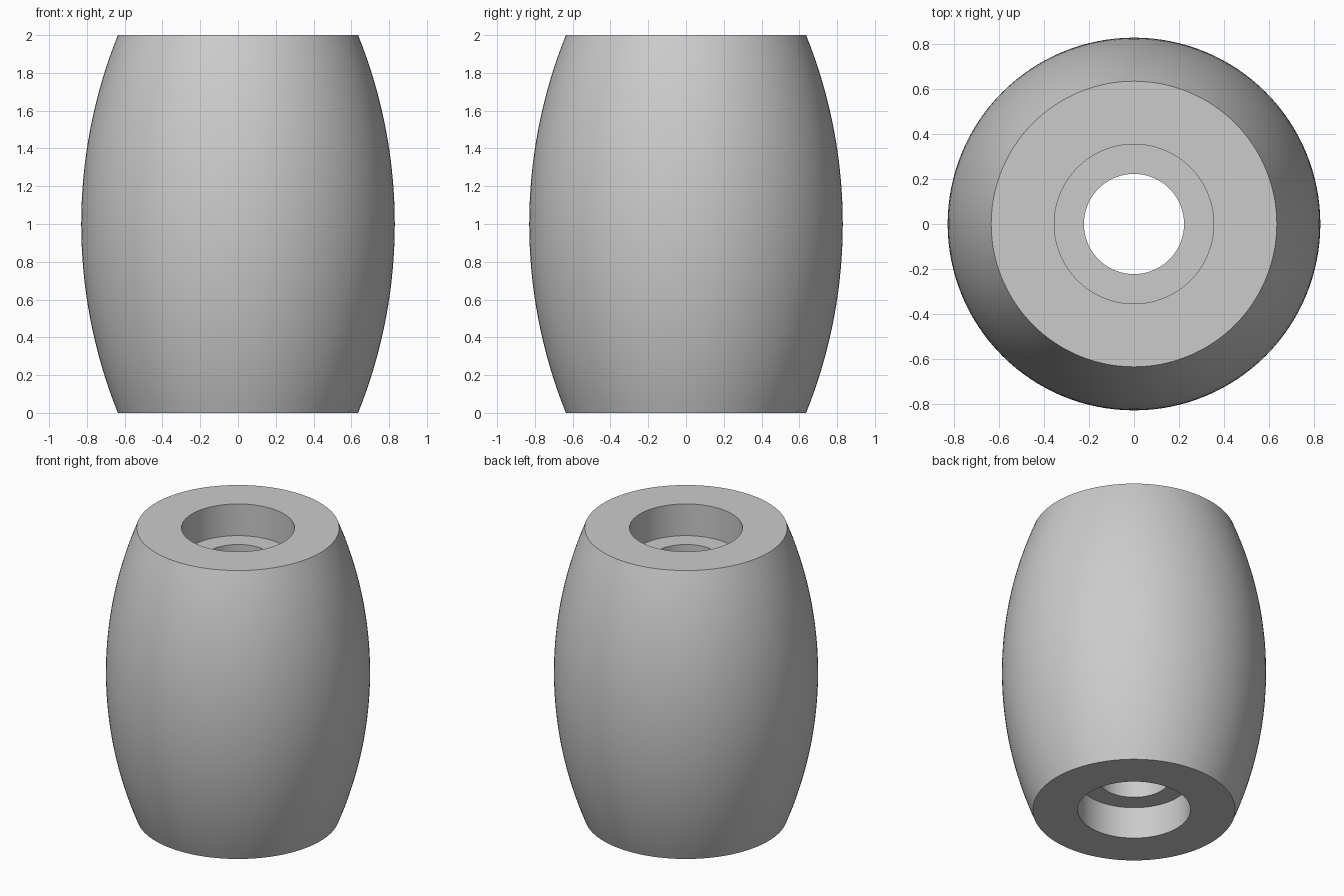
import bpy
import bmesh
import math
from mathutils import Vector

cube = bpy.data.objects.get("Cube")
if cube:
    bpy.data.objects.remove(cube, do_unlink=True)

HEIGHT = 2.0
BELLY_R, END_R = 0.83, 0.636       # outer radius at the middle and at the ends
BORE_R, RECESS_R = 0.223, 0.355    # through hole and end recesses
RECESS_DEPTH = 0.22
SEGMENTS, ARC_STEPS = 128, 32

# Grey material
grey = bpy.data.materials.new("plain grey")
grey.use_nodes = True
color = (0.6, 0.6, 0.6, 1.0)
grey.diffuse_color = color
grey.node_tree.nodes["Principled BSDF"].inputs["Base Color"].default_value = color


def barrel_radius(z):
    """Radius of the circular-arc outer wall at height z."""
    half = HEIGHT / 2
    sag = BELLY_R - END_R
    arc = (half ** 2 + sag ** 2) / (2 * sag)
    return BELLY_R - arc + math.sqrt(arc ** 2 - (z - half) ** 2)


# Closed half section: outer arc upwards, then recess, bore and recess downwards
heights = [HEIGHT * i / ARC_STEPS for i in range(ARC_STEPS + 1)]
section = [(barrel_radius(z), z) for z in heights]
section += [
    (RECESS_R, HEIGHT), (RECESS_R, HEIGHT - RECESS_DEPTH),
    (BORE_R, HEIGHT - RECESS_DEPTH), (BORE_R, RECESS_DEPTH),
    (RECESS_R, RECESS_DEPTH), (RECESS_R, 0),
]

# Revolve the section about the vertical axis
bm = bmesh.new()
ring = [bm.verts.new((r, 0, z)) for r, z in section]
edges = [bm.edges.new((a, b)) for a, b in zip(ring, ring[1:] + ring[:1])]
bmesh.ops.spin(bm, geom=ring + edges, cent=Vector(), axis=Vector((0, 0, 1)),
               angle=math.tau, steps=SEGMENTS, use_merge=True)
bmesh.ops.remove_doubles(bm, verts=bm.verts, dist=1e-5)
bmesh.ops.recalc_face_normals(bm, faces=bm.faces)

mesh = bpy.data.meshes.new("barrel_body")
bm.to_mesh(mesh)
bm.free()
mesh.materials.append(grey)

body = bpy.data.objects.new("barrel_body", mesh)
bpy.context.collection.objects.link(body)

# Smooth walls with crisp rims
bpy.ops.object.select_all(action="DESELECT")
body.select_set(True)
bpy.context.view_layer.objects.active = body
bpy.ops.object.shade_smooth_by_angle(angle=math.radians(30))
